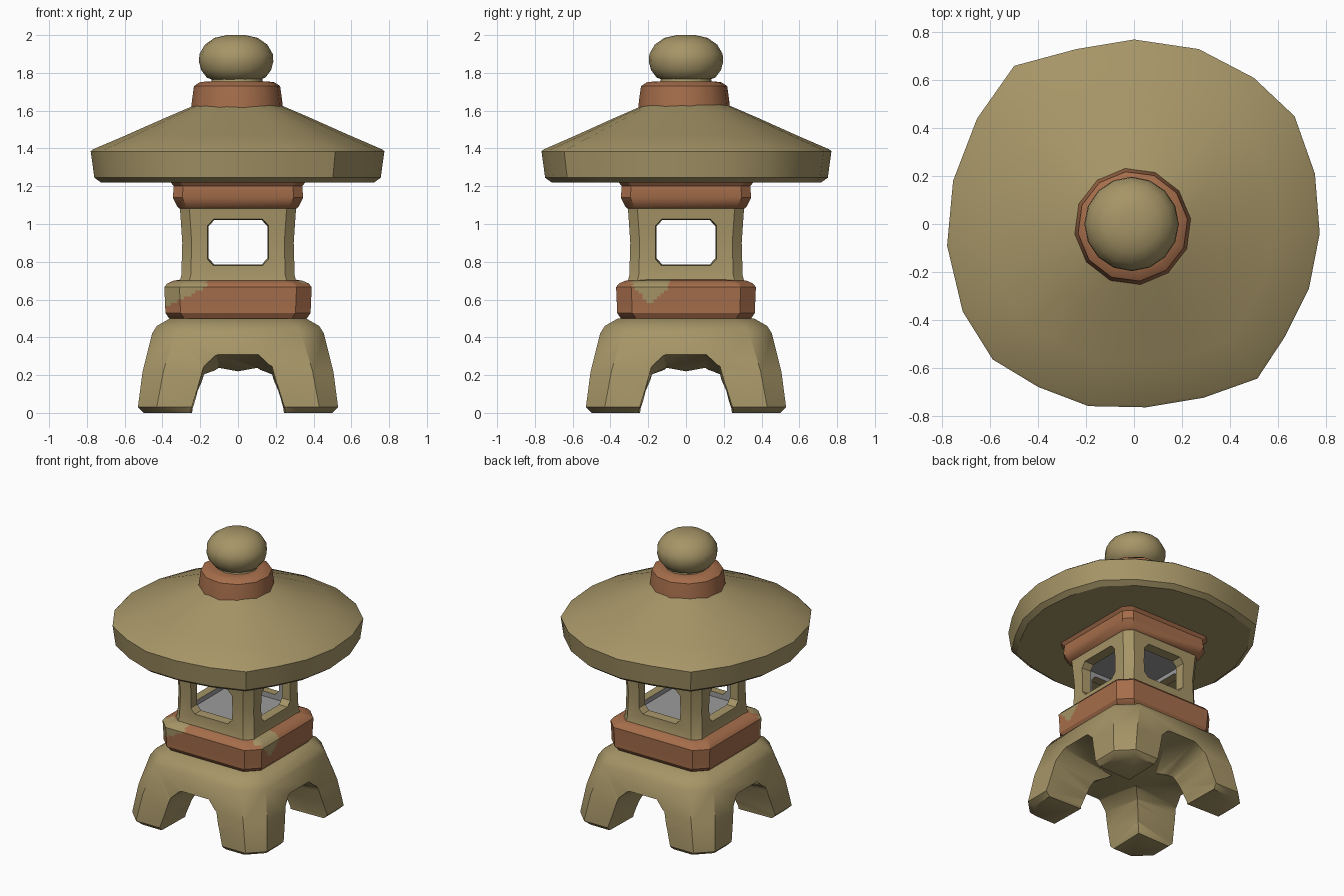
import bpy, bmesh, math
from mathutils import Matrix

if "Cube" in bpy.data.objects:
    bpy.data.objects.remove(bpy.data.objects["Cube"])


def material(name, rgb):
    m = bpy.data.materials.new(name)
    m.diffuse_color = (*rgb, 1)
    m.use_nodes = True
    m.node_tree.nodes["Principled BSDF"].inputs["Base Color"].default_value = m.diffuse_color
    return m


STONE = material("sandstone", (0.38, 0.30, 0.135))
CLAY = material("orange_clay", (0.38, 0.155, 0.07))
GREY = material("inner_grey", (0.33, 0.33, 0.34))


def loft(name, rings, *mats):
    """Skin a stack of equal-length point rings and cap both ends."""
    bm = bmesh.new()
    vs = [[bm.verts.new(p) for p in r] for r in rings]
    n = len(vs[0])
    for a, b in zip(vs, vs[1:]):
        for i in range(n):
            j = (i + 1) % n
            bm.faces.new((a[i], a[j], b[j], b[i]))
    bm.faces.new(vs[0][::-1])
    bm.faces.new(vs[-1])
    bmesh.ops.recalc_face_normals(bm, faces=bm.faces)
    me = bpy.data.meshes.new(name)
    bm.to_mesh(me)
    bm.free()
    ob = bpy.data.objects.new(name, me)
    bpy.context.collection.objects.link(ob)
    for m in mats:
        me.materials.append(m)
    return ob


def activate(ob):
    bpy.ops.object.select_all(action='DESELECT')
    ob.select_set(True)
    bpy.context.view_layer.objects.active = ob


def smooth(ob, deg=32):
    activate(ob)
    bpy.ops.object.shade_smooth_by_angle(angle=math.radians(deg))


def square(h, z, c, n=1, hy=None):
    """Square ring with cut corners; each straight side split into n."""
    hy = hy or h
    corners = [(-h + c, -hy), (h - c, -hy), (h, -hy + c), (h, hy - c),
               (h - c, hy), (-h + c, hy), (-h, hy - c), (-h, -hy + c)]
    pts = []
    for i, a in enumerate(corners):
        b = corners[(i + 1) % 8]
        k = n if i % 2 == 0 else max(1, n // 6)
        pts += [(a[0] + (b[0] - a[0]) * t / k, a[1] + (b[1] - a[1]) * t / k, z)
                for t in range(k)]
    return pts


def circle(r, z, n, cx=0, cy=0, turn=0):
    return [(cx + r * math.cos(math.tau * i / n + turn),
             cy + r * math.sin(math.tau * i / n + turn), z) for i in range(n)]


def cut(ob, cutters):
    activate(ob)
    for c in cutters:
        c.hide_render = True
        mod = ob.modifiers.new("cut", 'BOOLEAN')
        mod.operation, mod.solver, mod.object = 'DIFFERENCE', 'EXACT', c
        bpy.ops.object.modifier_apply(modifier=mod.name)
    for c in cutters:
        bpy.data.objects.remove(c)


def cross_tunnels(outer, inner, mat):
    """Two crossing tunnels, wide at the outside and narrow in the middle."""
    result = []
    for turn in (0, math.pi / 2):
        rings = [[(x, y, z) for x, z in prof]
                 for y, prof in ((-0.6, outer), (0, inner), (0.6, outer))]
        ob = loft("cutter", rings, mat)
        ob.data.transform(Matrix.Rotation(turn, 4, 'Z'))
        result.append(ob)
    return result


def mirrored(half):
    return half + [(-x, z) for x, z in reversed(half)]


# Four-legged base with crossing arches
legs = loft("base_legs", [square(h, z, c) for h, z, c in (
    (0.50, 0.0, 0.10), (0.53, 0.03, 0.10), (0.505, 0.22, 0.11),
    (0.455, 0.42, 0.12), (0.43, 0.46, 0.12), (0.36, 0.50, 0.10))], STONE)
arch_out = mirrored([(0.26, -0.1), (0.25, 0.02), (0.21, 0.15), (0.18, 0.26), (0.11, 0.33)])
arch_in = mirrored([(0.25, -0.1), (0.235, 0.02), (0.215, 0.10), (0.18, 0.18), (0.10, 0.22)])
cut(legs, cross_tunnels(arch_out, arch_in, STONE))
bev = legs.modifiers.new("soft_edges", 'BEVEL')
bev.width, bev.segments, bev.limit_method = 0.018, 1, 'ANGLE'
bev.angle_limit = math.radians(50)
bpy.ops.object.modifier_apply(modifier=bev.name)
smooth(legs, 40)

# Lower clay band, with a worn stone patch on two edges
levels = [(0.33, 0.485), (0.365, 0.50), (0.385, 0.53)]
levels += [(0.385 + 0.005 * i / 7, 0.55 + 0.0165 * i) for i in range(8)]
levels += [(0.375, 0.685), (0.34, 0.70), (0.31, 0.705)]
band = loft("lower_band", [square(h, z, 0.08, 30, h - 0.02) for h, z in levels], CLAY, STONE)
for f in band.data.polygons:
    x, y, z = f.center
    front = y < -0.27 and x < -0.17 and z > 0.55 + 0.5 * (x + 0.4)
    right = x > 0.3 and abs(y + 0.19) < 0.1 and z > 0.58 + 0.9 * abs(y + 0.19)
    if (front or right) and len(f.vertices) == 4:
        f.material_index = 1
smooth(band)

# Hollow light chamber with four windows
chamber = loft("light_chamber", [square(h, z, 0.05) for h, z in (
    (0.31, 0.69), (0.30, 0.73), (0.295, 0.90), (0.305, 1.05), (0.31, 1.10))], STONE, GREY)
room = loft("cutter", [square(0.235, z, 0.03) for z in (0.75, 1.05)], GREY)
win_out = mirrored([(0.15, 0.76), (0.19, 0.80), (0.19, 1.0), (0.15, 1.04)])
win_in = mirrored([(0.11, 0.80), (0.135, 0.83), (0.135, 0.98), (0.11, 1.01)])
cut(chamber, [room] + cross_tunnels(win_out, win_in, STONE))
for f in chamber.data.polygons:
    x, y, z = f.center
    inside = max(abs(x), abs(y)) < 0.24 and 0.74 < z < 1.06
    f.material_index = 1 if inside else 0
smooth(chamber)

# Upper clay band
smooth(loft("upper_band", [square(h, z, 0.05) for h, z in (
    (0.30, 1.075), (0.32, 1.09), (0.345, 1.14), (0.34, 1.20), (0.36, 1.225))], CLAY))

# Wide roof: one uneven outline scaled up the profile
outline = [(0, .77), (.27, .73), (.5, .61), (.67, .45), (.755, .21), (.775, -.04),
           (.73, -.27), (.63, -.47), (.515, -.645), (.29, -.725), (.05, -.765),
           (-.19, -.76), (-.4, -.68), (-.59, -.565), (-.715, -.365), (-.78, -.09),
           (-.755, .18), (-.655, .44), (-.5, .66), (-.24, .73)]
smooth(loft("roof", [[(x * s, y * s, z) for x, y in outline] for s, z in (
    (0.93, 1.22), (0.975, 1.245), (1.0, 1.385), (0.985, 1.395), (0.76, 1.47),
    (0.50, 1.56), (0.32, 1.62), (0.26, 1.64))], STONE))

# Clay collar and short neck
smooth(loft("collar", [circle(r, z, 12, -0.005, -0.01, 0.13) for r, z in (
    (0.245, 1.615), (0.24, 1.66), (0.23, 1.73), (0.20, 1.75), (0.16, 1.755))], CLAY))
smooth(loft("neck", [circle(r, z, 12, -0.005, 0) for r, z in (
    (0.14, 1.74), (0.13, 1.78))], STONE))

# Round finial
smooth(loft("finial", [circle(r, z, 16, -0.01, 0) for r, z in (
    (0.12, 1.762), (0.155, 1.775), (0.185, 1.815), (0.197, 1.86), (0.194, 1.90),
    (0.165, 1.95), (0.115, 1.985), (0.05, 2.0))], STONE), 45)
